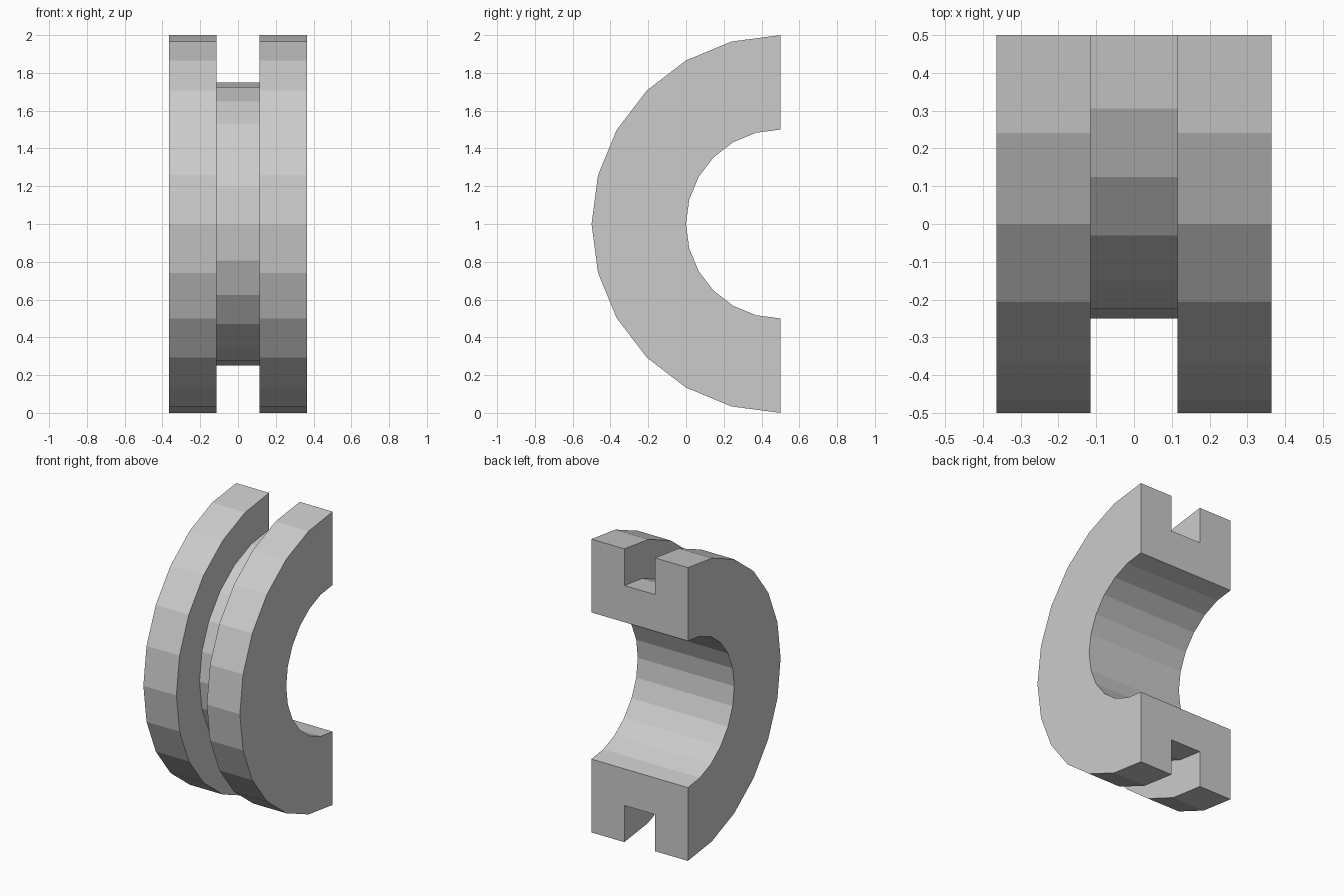
import bpy, bmesh
from math import pi
from mathutils import Vector

if "Cube" in bpy.data.objects:
    bpy.data.objects.remove(bpy.data.objects["Cube"])

SEGMENTS = 12
HALF_W, GROOVE = 0.364, 0.115          # half width, half groove width
R_IN, R_FLOOR, R_OUT = 0.5, 0.75, 1.0  # bore, groove floor, rim
CENTRE = Vector((0, 0.5, 1))

# U-shaped cross-section as (x, radius)
half = [(HALF_W, R_IN), (HALF_W, R_OUT), (GROOVE, R_OUT), (GROOVE, R_FLOOR)]
profile = half + [(-x, r) for x, r in reversed(half)]


def ring_point(x, r, angle):
    from_top = Vector((x, 0, r))
    from_top.rotate(Vector((1, 0, 0)).rotation_difference(Vector((1, 0, 0))))
    return from_top


# Half ring: section swept from the top, round the front, to the bottom
bm = bmesh.new()
verts = [bm.verts.new(CENTRE + Vector((x, 0, r))) for x, r in profile]
start = bm.faces.new(verts)
edges = list(start.edges)
swept = bmesh.ops.spin(bm, geom=verts + edges, cent=CENTRE, axis=(1, 0, 0),
                       angle=pi, steps=SEGMENTS, use_duplicate=False)
# End cap at the bottom
end_edges = [g for g in swept["geom_last"] if isinstance(g, bmesh.types.BMEdge)]
bmesh.ops.contextual_create(bm, geom=end_edges)
bmesh.ops.recalc_face_normals(bm, faces=bm.faces)

mesh = bpy.data.meshes.new("grooved_half_ring")
bm.to_mesh(mesh)
bm.free()
ring = bpy.data.objects.new("grooved_half_ring", mesh)
bpy.context.collection.objects.link(ring)
